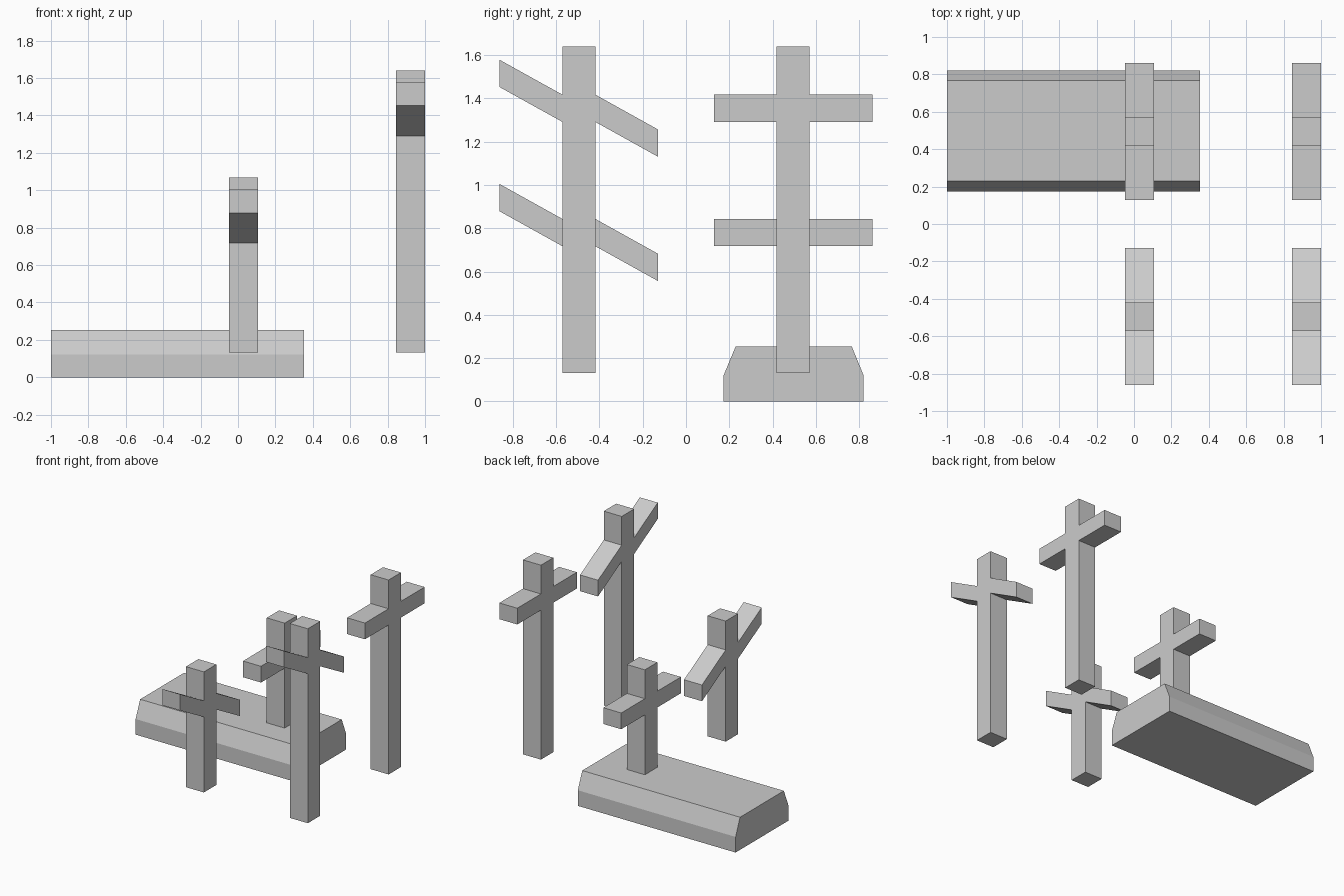
import bpy, bmesh

if "Cube" in bpy.data.objects:
    bpy.data.objects.remove(bpy.data.objects["Cube"])


def extrude_profile(name, profile, x0, x1):
    """Extrude a closed (y, z) profile along x."""
    bm = bmesh.new()
    face = bm.faces.new([bm.verts.new((x0, y, z)) for y, z in profile])
    ext = bmesh.ops.extrude_face_region(bm, geom=[face])
    verts = [v for v in ext["geom"] if isinstance(v, bmesh.types.BMVert)]
    bmesh.ops.translate(bm, verts=verts, vec=(x1 - x0, 0, 0))
    bmesh.ops.recalc_face_normals(bm, faces=bm.faces)
    mesh = bpy.data.meshes.new(name)
    bm.to_mesh(mesh)
    bm.free()
    obj = bpy.data.objects.new(name, mesh)
    bpy.context.collection.objects.link(obj)
    return obj


HALF = 0.076      # half width of a post
REACH = 0.366     # arm tip distance from the post centre
BOTTOM = 0.132


def cross(name, x0, yc, arm_z, top, rise):
    """Post with two arms; rise lifts the front tip and drops the back tip."""
    lo, hi = arm_z, arm_z + 0.126
    outline = [
        (-HALF, BOTTOM), (HALF, BOTTOM),
        (HALF, lo), (REACH, lo - rise), (REACH, hi - rise), (HALF, hi),
        (HALF, top), (-HALF, top),
        (-HALF, hi), (-REACH, hi + rise), (-REACH, lo + rise), (-HALF, lo),
    ]
    extrude_profile(name, [(yc + y, z) for y, z in outline], x0, x0 + 0.154)


# Short and tall crosses, each with a slanted-arm and a straight-arm version
for size, x0, arm_z, top in (("short", -0.047, 0.717, 1.067),
                             ("tall", 0.845, 1.291, 1.64)):
    cross(size + "_slanted_cross", x0, -0.495, arm_z, top, 0.161)
    cross(size + "_straight_cross", x0, 0.495, arm_z, top, 0.0)

# Grave slab with bevelled long edges
extrude_profile("grave_slab", [
    (0.174, 0), (0.82, 0), (0.82, 0.121),
    (0.766, 0.253), (0.229, 0.253), (0.174, 0.121),
], -1.0, 0.354)
